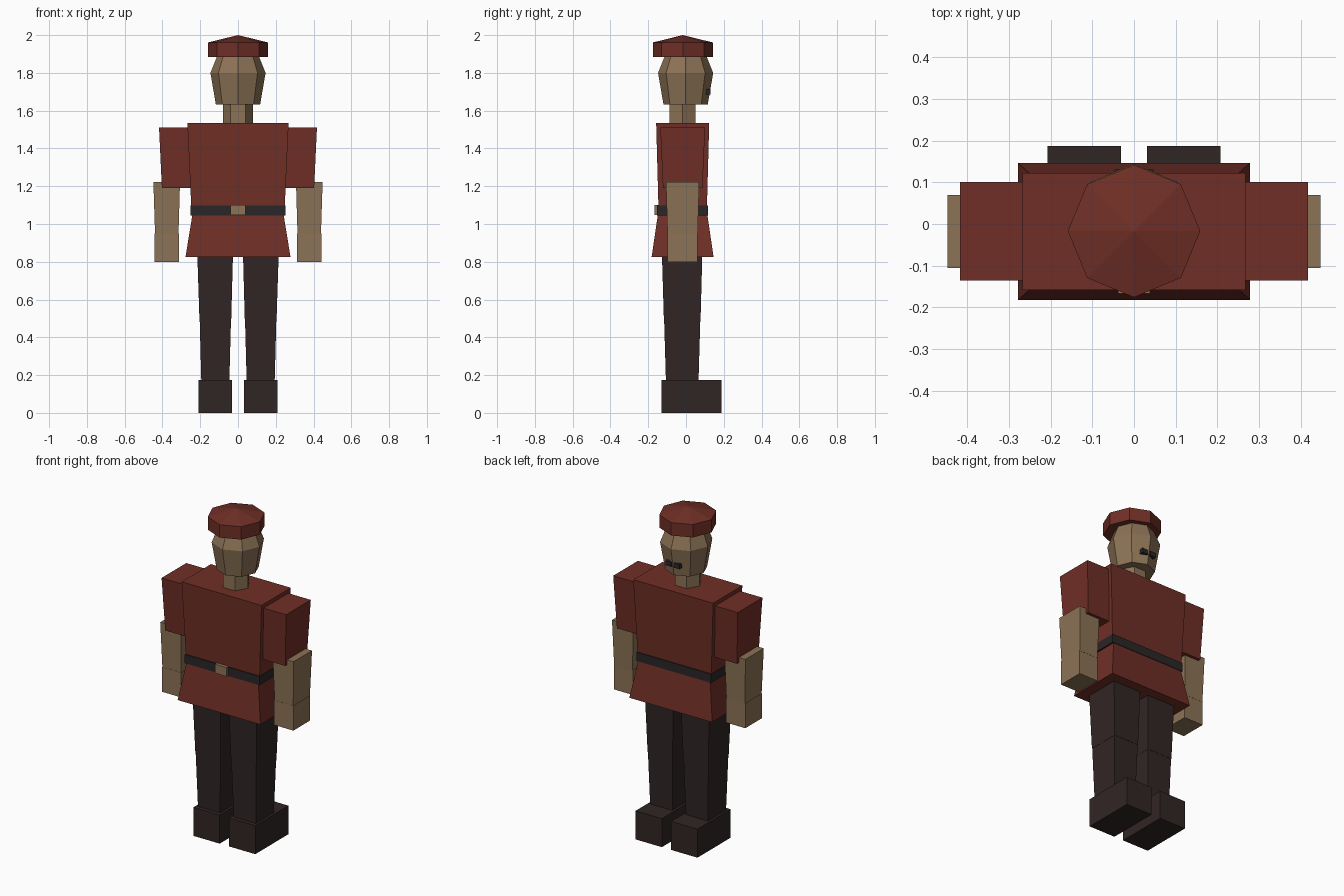
import bpy, bmesh, math

if "Cube" in bpy.data.objects:
    bpy.data.objects.remove(bpy.data.objects["Cube"])


def material(name, color):
    m = bpy.data.materials.new(name)
    m.diffuse_color = (*color, 1)
    m.use_nodes = True
    m.node_tree.nodes["Principled BSDF"].inputs["Base Color"].default_value = m.diffuse_color
    return m


RED = material("dark red cloth", (0.160, 0.028, 0.019))
SKIN = material("tan skin", (0.262, 0.171, 0.092))
DARK = material("dark brown cloth", (0.030, 0.019, 0.018))
BLACK = material("black leather", (0.023, 0.019, 0.020))


def loft(name, rings, mat, mirror=False):
    """Closed flat-sided solid through rings of points, listed bottom to top."""
    bm = bmesh.new()
    loops = [[bm.verts.new(p) for p in ring] for ring in rings]
    n = len(loops[0])
    for a, b in zip(loops, loops[1:]):
        for i in range(n):
            j = (i + 1) % n
            if len(b) == 1:
                bm.faces.new((a[i], a[j], b[0]))
            else:
                bm.faces.new((a[i], a[j], b[j], b[i]))
    bm.faces.new(loops[0][::-1])
    if len(loops[-1]) > 1:
        bm.faces.new(loops[-1])
    bmesh.ops.recalc_face_normals(bm, faces=bm.faces)
    me = bpy.data.meshes.new(name)
    bm.to_mesh(me)
    bm.free()
    me.materials.append(mat)
    ob = bpy.data.objects.new(name, me)
    bpy.context.collection.objects.link(ob)
    if mirror:
        ob.modifiers.new("mirror", 'MIRROR').use_axis = (True, False, False)
    return ob


def rect(z, x0, x1, y0, y1):
    return [(x0, y0, z), (x1, y0, z), (x1, y1, z), (x0, y1, z)]


def ngon(z, r, sides, cy):
    return [(r * math.cos(math.tau * i / sides),
             cy + r * math.sin(math.tau * i / sides), z) for i in range(sides)]


# Boots and legs (toes point towards +y)
loft("boot", [rect(0, 0.031, 0.208, -0.131, 0.187),
              rect(0.173, 0.031, 0.208, -0.131, 0.187)], DARK, True)
loft("lower_leg", [rect(0.16, 0.046, 0.194, -0.106, 0.066),
                   rect(0.50, 0.037, 0.203, -0.116, 0.076)], DARK, True)
loft("upper_leg", [rect(0.49, 0.036, 0.204, -0.117, 0.077),
                   rect(0.86, 0.026, 0.216, -0.128, 0.087)], DARK, True)

# Tunic: flared skirt and chest
loft("tunic_skirt", [rect(0.825, -0.278, 0.278, -0.182, 0.146),
                     rect(1.07, -0.238, 0.238, -0.146, 0.110)], RED)
loft("tunic_chest", [rect(1.06, -0.246, 0.246, -0.145, 0.110),
                     rect(1.536, -0.268, 0.268, -0.158, 0.123)], RED)

# Belt and buckle
loft("belt", [rect(1.045, -0.251, 0.251, -0.153, 0.117),
              rect(1.098, -0.251, 0.251, -0.153, 0.117)], BLACK)
loft("belt_buckle", [rect(1.047, -0.039, 0.039, -0.167, -0.14),
                     rect(1.101, -0.039, 0.039, -0.167, -0.14)], SKIN)

# Arms: short sleeve, forearm, hand
loft("sleeve", [rect(1.191, 0.238, 0.403, -0.122, 0.087),
                rect(1.511, 0.225, 0.418, -0.136, 0.101)], RED, True)
loft("forearm", [rect(0.945, 0.315, 0.439, -0.098, 0.062),
                 rect(1.223, 0.307, 0.448, -0.106, 0.070)], SKIN, True)
loft("hand", [rect(0.80, 0.312, 0.441, -0.099, 0.061),
              rect(0.95, 0.312, 0.441, -0.099, 0.061)], SKIN, True)

# Neck and head
loft("neck", [ngon(1.52, 0.079, 6, -0.018), ngon(1.65, 0.079, 6, -0.018)], SKIN)
loft("head", [ngon(1.632, 0.117, 8, -0.002), ngon(1.80, 0.146, 8, -0.002),
              ngon(1.90, 0.106, 8, -0.002)], SKIN)

# Eyes: dark plates on the +y side of the face
loft("eye", [rect(1.686, 0.009, 0.047, 0.10, 0.131),
             rect(1.714, 0.009, 0.047, 0.10, 0.131)], BLACK, True)

# Cap with a shallow pointed crown
loft("cap", [ngon(1.883, 0.159, 8, -0.017), ngon(1.961, 0.159, 8, -0.017),
             [(0, -0.017, 2.0)]], RED)
